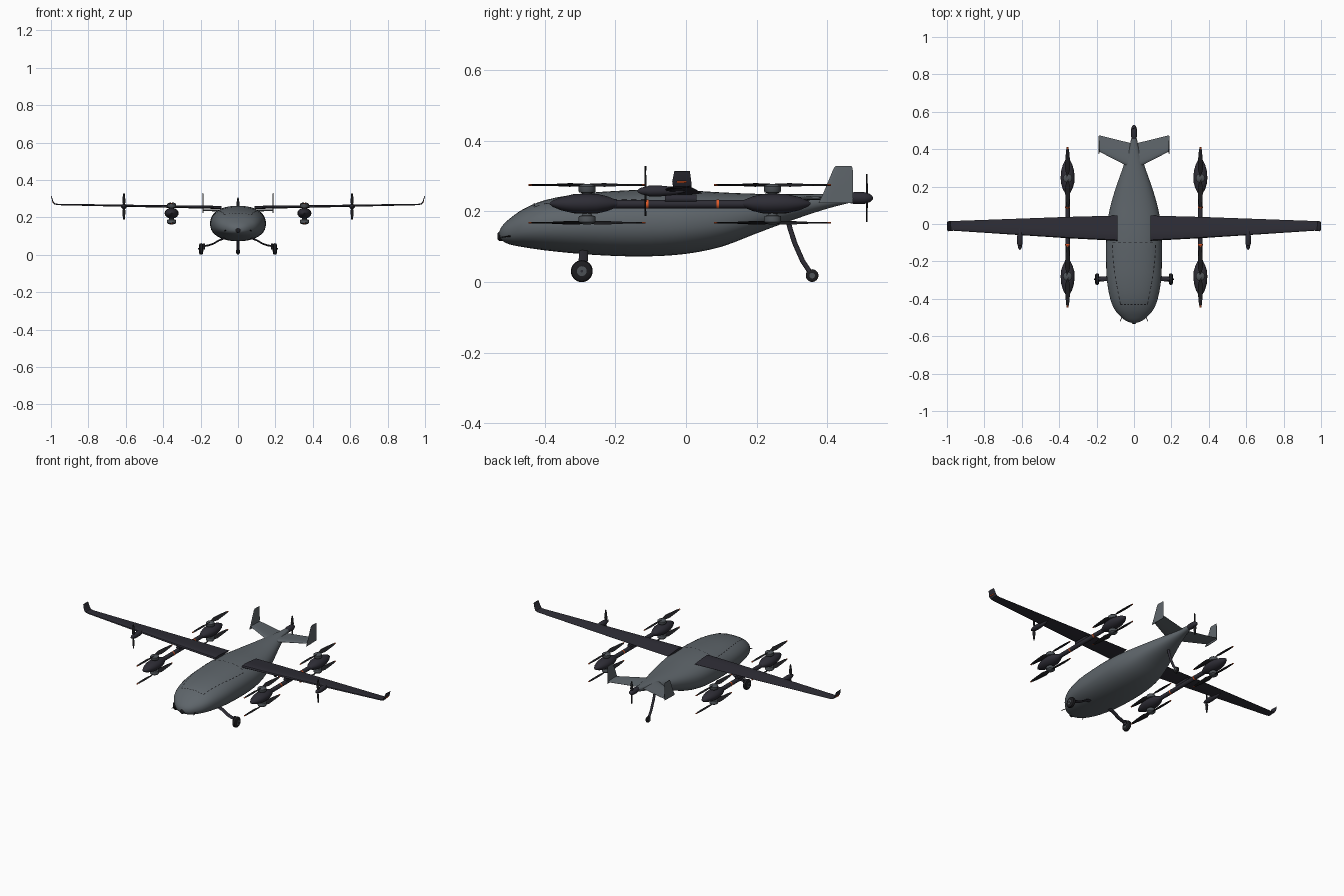
import bpy, bmesh, math
from mathutils import Vector, Matrix

if "Cube" in bpy.data.objects:
    bpy.data.objects.remove(bpy.data.objects["Cube"])

def mat(name, r, g, b):
    m = bpy.data.materials.new(name)
    m.diffuse_color = (r, g, b, 1)
    m.use_nodes = True
    m.node_tree.nodes["Principled BSDF"].inputs["Base Color"].default_value = m.diffuse_color
    return m

GREY = mat("hull grey", 0.112, 0.130, 0.145)
DARK = mat("wing charcoal", 0.027, 0.026, 0.036)
BLACK = mat("rotor black", 0.012, 0.012, 0.014)
MOTOR = mat("motor grey", 0.075, 0.085, 0.095)
ORANGE = mat("marker orange", 0.75, 0.10, 0.02)

def add(name, verts, faces, m):
    bm = bmesh.new()
    vs = [bm.verts.new(v) for v in verts]
    for f in faces:
        bm.faces.new([vs[i] for i in f])
    bmesh.ops.recalc_face_normals(bm, faces=bm.faces)
    me = bpy.data.meshes.new(name)
    bm.to_mesh(me)
    bm.free()
    me.materials.append(m)
    ob = bpy.data.objects.new(name, me)
    bpy.context.collection.objects.link(ob)
    return ob

def loft(name, rings, m):
    n = len(rings[0])
    faces = [(i * n + j, i * n + (j + 1) % n, (i + 1) * n + (j + 1) % n, (i + 1) * n + j)
             for i in range(len(rings) - 1) for j in range(n)]
    faces += [tuple(range(n)), tuple(range((len(rings) - 1) * n, len(rings) * n))]
    return add(name, [v for r in rings for v in r], faces, m)

def lathe(name, centre, axis, profile, m, n=20, sx=1.0):
    """Rings of (distance along axis, radius) around an axis through centre."""
    rot = Vector((0, 0, 1)).rotation_difference(Vector(axis)).to_matrix()
    c = Vector(centre)
    ring = lambda d, r: [c + rot @ Vector((r * sx * math.cos(2 * math.pi * k / n),
                         r * math.sin(2 * math.pi * k / n), d)) for k in range(n)]
    return loft(name, [ring(d, r) for d, r in profile], m)

def tube(name, pts, r, m, n=10, wide=1.0):
    """Round or flattened bar along a path; wide stretches it sideways."""
    pts = [Vector(p) for p in pts]
    rings = []
    for i, p in enumerate(pts):
        t = (pts[min(i + 1, len(pts) - 1)] - pts[max(i - 1, 0)]).normalized()
        ref = Vector((0, 1, 0)) if abs(t.y) < 0.2 else Vector((1, 0, 0))
        u = (ref - t * ref.dot(t)).normalized()
        v = t.cross(u)
        rings.append([p + u * (r * wide * math.cos(2 * math.pi * k / n))
                      + v * (r * math.sin(2 * math.pi * k / n)) for k in range(n)])
    return loft(name, rings, m)

def foil(x, z, y0, y1, th, tilt=0.0, s=1, n=9):
    """Aerofoil section from leading edge y0 to trailing edge y1."""
    up, lo = [], []
    for k in range(n):
        u = 0.5 - 0.5 * math.cos(math.pi * k / (n - 1))
        h = th * (2.6 * (math.sqrt(u) - u) * (1 - 0.35 * u)) + 0.0006
        y = y0 + (y1 - y0) * u
        up.append((s * (x - h * math.sin(tilt)), y, z + h * math.cos(tilt)))
        lo.append((s * (x + 0.6 * h * math.sin(tilt)), y, z - 0.6 * h * math.cos(tilt)))
    return up + lo[::-1]

def propeller(name, centre, span, flow, radius, chord):
    """Two tapered twisted blades along span, turning about flow."""
    c, a, f = Vector(centre), Vector(span), Vector(flow)
    side = a.cross(f)
    for d in (1, -1):
        rings = []
        for u, w, tw in ((0.0, .35, .6), (.12, .5, .6), (.3, 1, .35), (.65, .8, .2), (.93, .5, .12), (1, .2, .1)):
            q = Matrix.Rotation(tw * d, 3, a)
            e, g = q @ side, q @ f
            rings.append([c + a * (d * u * radius) + e * (chord * w * p) + g * (t * 0.0025)
                          for p, t in ((-1, 0), (0, 1), (1, 0), (0, -1))])
        loft(name, rings, BLACK)

# Fuselage stations: y, bottom, top, half width
ST = [(-.53, .135, .139, .004), (-.522, .119, .157, .034), (-.50, .107, .179, .066), (-.46, .099, .207, .102),
      (-.4, .09, .232, .127), (-.3, .08, .25, .145), (-.2, .074, .258, .149), (-.1, .073, .262, .149),
      (0, .08, .26, .144), (.1, .1, .254, .125), (.2, .138, .25, .095), (.3, .175, .249, .06),
      (.4, .208, .249, .028), (.47, .226, .249, .012)]
POW = 2.25

def station(y):
    i = max(k for k in range(len(ST) - 1) if ST[k][0] <= y or k == 0)
    p = [Vector(ST[min(max(i + d, 0), len(ST) - 1)][1:]) for d in (-1, 0, 1, 2)]
    yy = [ST[min(max(i + d, 0), len(ST) - 1)][0] for d in (-1, 0, 1, 2)]
    h = yy[2] - yy[1]
    u = (y - yy[1]) / h
    m0 = (p[2] - p[0]) / (yy[2] - yy[0]) * h
    m1 = (p[3] - p[1]) / (yy[3] - yy[1]) * h
    return ((2*u**3 - 3*u*u + 1) * p[1] + (u**3 - 2*u*u + u) * m0
            + (3*u*u - 2*u**3) * p[2] + (u**3 - u*u) * m1)

def hull_ring(y, n=40):
    b, t, w = station(y)
    out = []
    for k in range(n):
        c, s = math.cos(2 * math.pi * k / n), math.sin(2 * math.pi * k / n)
        out.append((w * math.copysign(abs(c) ** (2 / POW), c), y,
                    (b + t) / 2 + (t - b) / 2 * math.copysign(abs(s) ** (2 / POW), s)))
    return out

ys = [ST[i][0] + (ST[i + 1][0] - ST[i][0]) * k / 3 for i in range(len(ST) - 1) for k in range(3)] + [.47]
loft("fuselage", [hull_ring(y) for y in ys], GREY)

# Hatch seam: dashes lying on the upper skin
def skin(x, y):
    b, t, w = station(y)
    return Vector((x, y, (b + t) / 2 + (t - b) / 2 * max(0, 1 - abs(x / w) ** POW) ** (1 / POW) + .0012))

def dashes(path, steps, wx, wy):
    v, f = [], []
    for k in range(steps):
        for u in (k / steps, (k + .55) / steps):
            x, y = path(u)
            v += [skin(x - wx, y - wy), skin(x + wx, y + wy)]
        f.append((4 * k, 4 * k + 1, 4 * k + 3, 4 * k + 2))
    add("hatch_seam", v, f, BLACK)

for s in (-1, 1):
    dashes(lambda u: (s * (.072 + .043 * math.sin(u * math.pi / 2)), -.43 + .33 * u), 12, .002, 0)
for yy in (-.43, -.1):
    half = .072 if yy < -.3 else .115
    dashes(lambda u: (half * (2 * u - 1), yy), 8, 0, .002)

# Nose sensor and probes
lathe("nose_sensor", (0, -.524, .13), (0, -1, 0), [(-.02, .014), (.004, .014), (.009, .009), (.01, .002)], BLACK)
for s in (-1, 1):
    tube("nose_probe", [(s * .055, -.48, .13), (s * .066, -.50, .13), (s * .074, -.522, .127)], .002, BLACK, 6)

for s in (-1, 1):
    # Wing with upturned tip
    loft("wing", [foil(.088, .251, -.09, .045, .017, 0, s), foil(.355, .256, -.076, .038, .014, 0, s),
                  foil(.965, .268, -.036, .016, .007, 0, s), foil(.982, .272, -.037, .016, .006, .7, s),
                  foil(.99, .284, -.039, .015, .005, 1.25, s), foil(.999, .314, -.033, .011, .003, 1.3, s)], DARK)
    tube("tip_light", [(s * .992, -.025, .283), (s * .992, .001, .283)], .003, ORANGE, 6)

    # Wing motor and propeller
    x = s * .61
    lathe("wing_nacelle", (x, 0, .258), (0, -1, 0), [(.0, .003), (.03, .011), (.07, .015), (.105, .015),
          (.112, .012), (.125, .010), (.135, .005), (.138, .001)], DARK, 16)
    propeller("wing_propeller", (x, -.115, .258), (0, 0, 1), (0, -1, 0), .071, .009)

    # Lift boom, pods, motors and rotors
    x = s * .355
    lathe("lift_boom", (x, 0, .221), (0, 1, 0), [(-.30, .012), (.27, .012)], DARK, 16)
    tube("boom_mount", [(x, -.06, .236), (x, .03, .236)], .012, DARK, 10)
    for y in (-.11, .09):
        lathe("boom_marker", (x, y, .221), (0, 1, 0), [(-.004, .0126), (.004, .0126)], ORANGE, 16)
    for d, yp, ym in ((-1, -.283, -.28), (1, .25, .245)):
        prof = [(-.103, .002), (-.094, .009), (-.07, .019), (-.035, .027), (0, .029),
                (.03, .028), (.06, .021), (.085, .011), (.103, .003)]
        lathe("motor_pod", (x, yp, .222), (0, 1, 0), [(-p if d > 0 else p, r) for p, r in prof], DARK, 24, 1.28)
        for up, z0 in ((1, .245), (-1, .196)):
            lathe("lift_motor", (x, ym, z0), (0, 0, up), [(0, .012), (.007, .014), (.009, .022),
                  (.012, .024), (.026, .024), (.03, .02), (.033, .008)], MOTOR, 20)
            zr = .275 if up > 0 else .168
            propeller("lift_rotor", (x, ym, zr), (0, 1, 0), (0, 0, 1), .165, .015)
            for e in (-1, 1):
                tube("rotor_tip", [(x, ym + e * .156, zr), (x, ym + e * .166, zr)], .0028, ORANGE, 6, 1.8)

    # Tailplane and fin
    loft("tailplane", [foil(.005, .236, .295, .43, .012, 0, s), foil(.06, .236, .322, .443, .011, 0, s),
                       foil(.188, .236, .388, .475, .007, 0, s)], GREY)
    loft("tail_fin", [foil(.188, .224, .375, .472, .005, math.pi / 2, s),
                      foil(.188, .25, .388, .473, .005, math.pi / 2, s),
                      foil(.188, .322, .418, .472, .004, math.pi / 2, s),
                      foil(.188, .329, .424, .468, .002, math.pi / 2, s)], GREY)

    # Main landing gear
    tube("main_strut", [(s * .06, -.29, .092), (s * .1, -.29, .078), (s * .13, -.291, .06), (s * .16, -.293, .05),
                        (s * .185, -.295, .046)], .005, DARK, 10, 2.6)
    tube("wheel_fork", [(s * .182, -.292, .058), (s * .182, -.296, .03)], .007, DARK, 10, 1.6)
    lathe("main_wheel", (s * .197, -.295, .031), (1, 0, 0), [(-.011, .014), (-.011, .023), (-.007, .029),
          (0, .031), (.007, .029), (.011, .023), (.011, .014)], BLACK, 28)
    lathe("main_hub", (s * .197, -.295, .031), (1, 0, 0), [(-.0125, .006), (-.012, .014), (.012, .014),
          (.0125, .006)], MOTOR, 20)
    tube("axle", [(s * .178, -.295, .031), (s * .213, -.295, .031)], .004, DARK, 8)

# Tail gear
tube("tail_strut", [(0, .285, .19), (0, .295, .15), (0, .308, .11), (0, .33, .06), (0, .355, .022)], .007, DARK, 12)
lathe("tail_wheel", (0, .357, .0185), (1, 0, 0), [(-.008, .008), (-.008, .013), (-.004, .018), (.004, .018),
      (.008, .013), (.008, .008)], BLACK, 24)
lathe("tail_hub", (0, .357, .0185), (1, 0, 0), [(-.0095, .008), (.0095, .008)], MOTOR, 16)

# Pusher propeller
lathe("pusher_spinner", (0, 0, .238), (0, 1, 0), [(.455, .013), (.475, .0165), (.505, .0165), (.52, .012),
      (.528, .005), (.53, .001)], DARK, 20)
propeller("pusher_propeller", (0, .512, .238), (0, 0, 1), (0, 1, 0), .068, .009)

# Smooth shading with crisp edges
bpy.ops.object.select_all(action='SELECT')
bpy.context.view_layer.objects.active = bpy.context.scene.objects[0]
bpy.ops.object.shade_smooth_by_angle(angle=math.radians(40))
